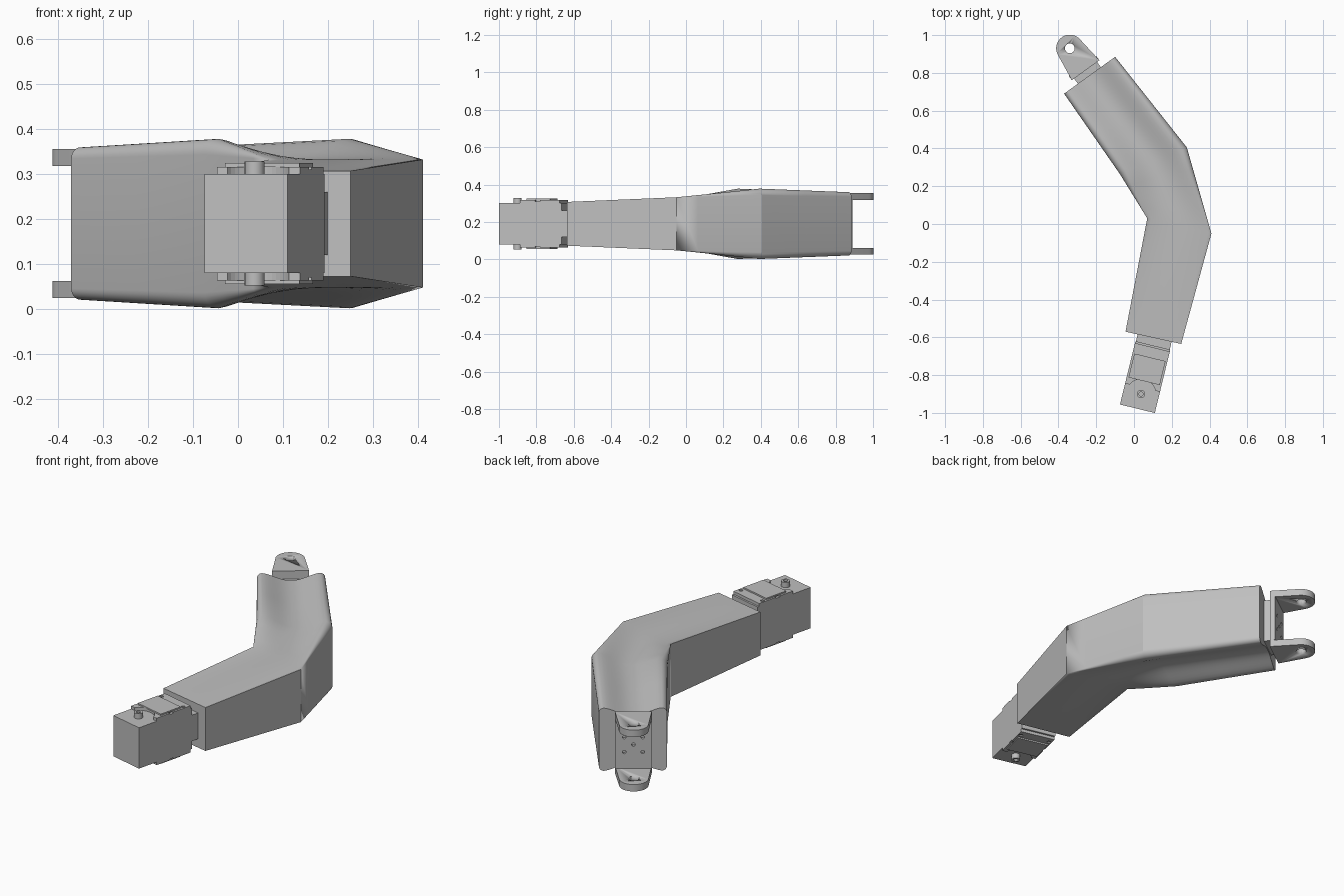
import bpy, bmesh, math
from mathutils import Vector, Matrix

if "Cube" in bpy.data.objects:
    bpy.data.objects.remove(bpy.data.objects["Cube"])

MID = 0.19  # height of the symmetry plane

grey = bpy.data.materials.new("light_grey")
grey.use_nodes = True
grey.diffuse_color = (0.52, 0.52, 0.52, 1)
grey.node_tree.nodes["Principled BSDF"].inputs["Base Color"].default_value = (0.52, 0.52, 0.52, 1)


def finish(name, bm, matrix=Matrix(), smooth=None):
    bmesh.ops.recalc_face_normals(bm, faces=bm.faces)
    mesh = bpy.data.meshes.new(name)
    bm.to_mesh(mesh)
    bm.free()
    mesh.materials.append(grey)
    ob = bpy.data.objects.new(name, mesh)
    ob.matrix_world = matrix
    bpy.context.collection.objects.link(ob)
    if smooth:
        bpy.ops.object.select_all(action='DESELECT')
        ob.select_set(True)
        bpy.context.view_layer.objects.active = ob
        bpy.ops.object.shade_smooth_by_angle(angle=math.radians(smooth))
    return ob


def prism(name, outline, z0, z1, matrix, smooth=None):
    bm = bmesh.new()
    face = bm.faces.new([bm.verts.new((x, y, z0)) for x, y in outline])
    new = bmesh.ops.extrude_face_region(bm, geom=[face])["geom"]
    bmesh.ops.translate(bm, vec=(0, 0, z1 - z0),
                        verts=[v for v in new if isinstance(v, bmesh.types.BMVert)])
    return finish(name, bm, matrix, smooth)


def box(name, half_width, y0, y1, z0, z1, matrix):
    w = half_width
    return prism(name, [(-w, y0), (w, y0), (w, y1), (-w, y1)], z0, z1, matrix)


def arc(cx, cy, r, a0, a1, n):
    angles = [math.radians(a0 + (a1 - a0) * i / n) for i in range(n + 1)]
    return [(cx + r * math.cos(a), cy + r * math.sin(a)) for a in angles]


def disc(name, x, y, r, z0, z1, matrix):
    return prism(name, arc(x, y, r, 0, 345, 23), z0, z1, matrix, 30)


def cut(target, cutter):
    cutter.hide_render = True
    mod = target.modifiers.new("cut", 'BOOLEAN')
    mod.object, mod.solver = cutter, 'EXACT'
    bpy.context.view_layer.objects.active = target
    bpy.ops.object.modifier_apply(modifier=mod.name)
    bpy.data.objects.remove(cutter)


# Arm shell: loft of sections (inner point, outer point, half height, dish depth, corner radius)
def section(inner, outer, half, dish, radius):
    a, b = Vector(inner), Vector(outer)
    width = (b - a).length
    top = arc(radius, half - radius, radius, 180, 90, 6)
    dip = []
    for i in range(1, 16):
        t = i / 16
        x = radius + t * (width - 2 * radius)
        dip.append((x, half - dish * math.sin(math.pi * t) ** 1.5))
    top += dip + arc(width - radius, half - radius, radius, 90, 0, 6)
    loop = top + [(x, -z) for x, z in reversed(top)]
    return [(*(a + (b - a) * x / width), MID + z) for x, z in loop]


front = ((-0.045, -0.57), (0.25, -0.635), 0.117, 0, 0)
elbow = ((0.07, 0.03), (0.41, -0.05), 0.142, 0, 0)
peak = ((-0.075, 0.265), (0.28, 0.405), 0.188, 0.05, 0.035)
back = ((-0.37, 0.69), (-0.10, 0.885), 0.169, 0.04, 0.025)


def blend(p, q, t):
    mix = lambda u, v: u + (v - u) * t
    pts = [tuple(mix(u, v) for u, v in zip(p[i], q[i])) for i in range(2)]
    return (*pts, *(mix(p[i], q[i]) for i in range(2, 5)))


stations = [front, elbow] + [blend(elbow, peak, i / 4) for i in range(1, 4)]
stations += [peak, blend(peak, back, 0.5), back]
bm = bmesh.new()
rings = [[bm.verts.new(p) for p in section(*s)] for s in stations]
for r, s in zip(rings, rings[1:]):
    for i in range(len(r)):
        j = (i + 1) % len(r)
        bm.faces.new((r[i], r[j], s[j], s[i]))
bm.faces.new(rings[0])
bm.faces.new(rings[-1])
bmesh.ops.remove_doubles(bm, verts=bm.verts, dist=0.0002)
finish("arm_shell", bm, smooth=22)

# Servo at the front end: local y runs from its front face towards the shell
servo = Matrix.Translation((0.018, -0.978, 0)) @ Matrix.Rotation(math.radians(-13.7), 4, 'Z')
box("servo_case", 0.095, 0, 0.345, 0.08, 0.30, servo)
box("servo_neck", 0.092, 0.345, 0.41, 0.12, 0.26, servo)

cover = [(0.095, 0.335), (-0.095, 0.335), (-0.095, 0.115), (-0.07, 0.115)]
cover += arc(0, 0.08, 0.079, 145, 35, 14) + [(0.07, 0.115), (0.095, 0.115)]
for side, sign in (("upper", 1), ("lower", -1)):
    def level(a, b):
        return sorted((MID + sign * a, MID + sign * b))
    plate = prism(side + "_cover", cover, *level(0.105, 0.126), servo)
    for x in (-0.08, 0.08):
        cut(plate, disc("recess", x, 0.30, 0.01, *level(0.12, 0.14), servo))
        y = 0.20
        cut(plate, box("notch", 0.012, y, y + 0.025, *level(0.12, 0.14),
                       servo @ Matrix.Translation((x * 1.15, 0, 0))))
    box(side + "_cover_rim", 0.085, 0.15, 0.28, *level(0.126, 0.134), servo)
    horn = disc(side + "_horn", 0, 0.08, 0.022, *level(0.105, 0.138), servo)
    cut(horn, disc("socket", 0, 0.08, 0.011, *level(0.125, 0.15), servo))

# Fork bracket at the back end: local origin at the pivot, local y points outwards
turn = math.atan2(0.195, 0.27)
fork = Matrix.Translation((-0.34, 0.93, 0)) @ Matrix.Rotation(turn, 4, 'Z')
ear = [(-0.09, -0.143), (0.09, -0.143)] + arc(0, 0, 0.072, 8, 172, 20)
for side, z0 in (("upper", 0.318), ("lower", 0.025)):
    part = prism(side + "_fork_ear", ear, z0, z0 + 0.037, fork, 30)
    cut(part, disc("pivot_hole", 0, 0, 0.026, z0 - 0.1, z0 + 0.1, fork))
plate = box("fork_base", 0.09, -0.143, -0.115, 0.062, 0.318, fork)
upright = fork @ Matrix.Translation((0, -0.1, MID)) @ Matrix.Rotation(math.pi / 2, 4, 'X')
for x, z in ((-0.045, 0.04), (0.045, 0.04), (0, 0), (-0.045, -0.04), (0.045, -0.04)):
    cut(plate, disc("screw_hole", x, z, 0.009, 0, 0.03, upright))
box("fork_stub", 0.075, -0.19, -0.143, 0.07, 0.31, fork)
